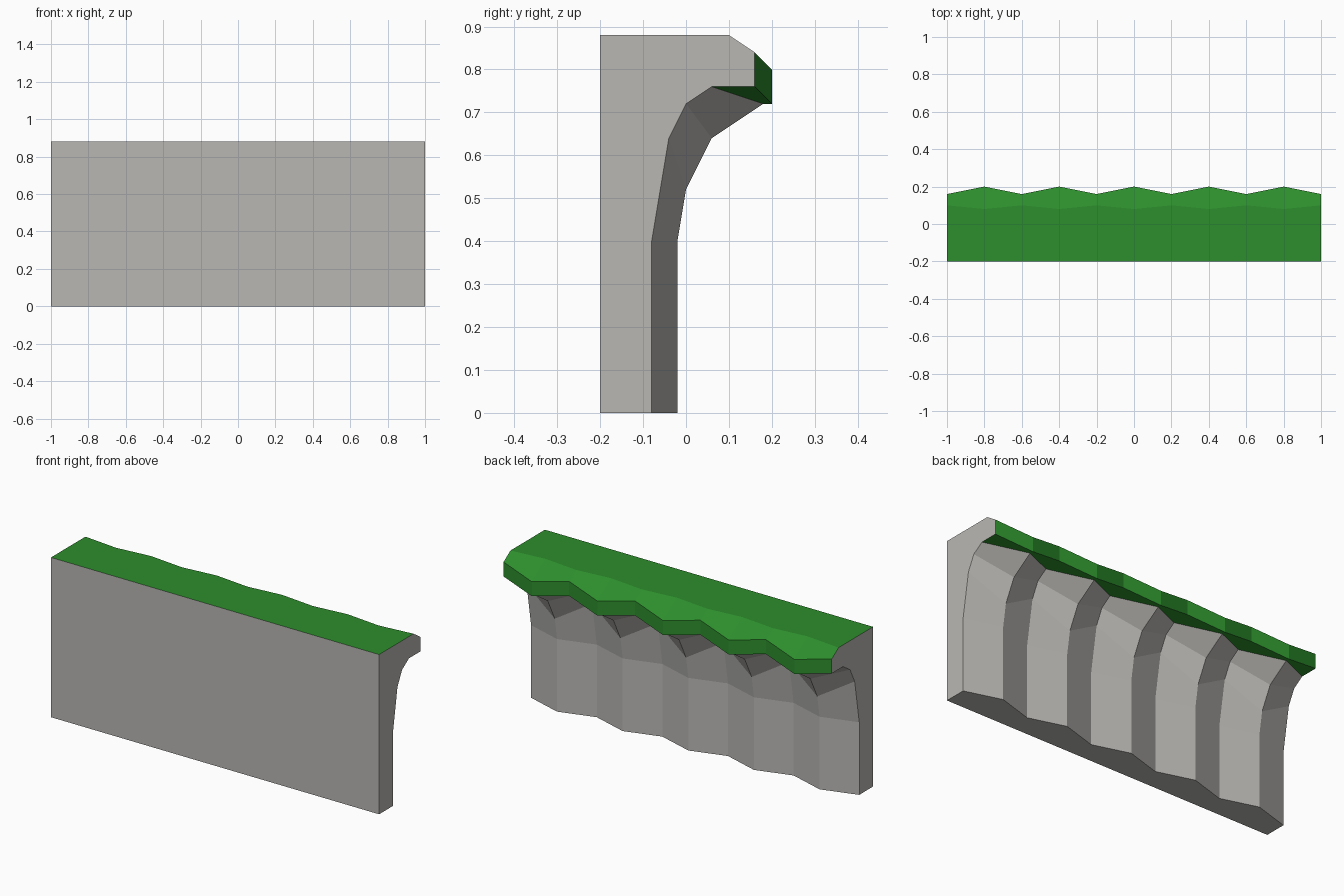
import bpy

if "Cube" in bpy.data.objects:
    bpy.data.objects.remove(bpy.data.objects["Cube"])

# Cliff cross-sections (y, z), counter-clockwise seen from +x
VALLEY = [(-.2, 0), (-.08, 0), (-.08, .4), (-.04, .64), (0, .72), (.06, .76),
          (.16, .76), (.16, .84), (.1, .88), (-.2, .88)]
RIDGE = [(-.2, 0), (-.02, 0), (-.02, .4), (0, .52), (.06, .64), (.18, .72),
         (.2, .72), (.2, .8), (.08, .88), (-.2, .88)]
STEPS, N = 11, len(VALLEY)


def loft(name, spans, color, caps=False):
    """Skin the chosen profile spans through alternating sections along x."""
    cols = list(range(N)) if caps else \
        sorted({k % N for s in spans for k in (s, s + 1)})
    n = len(cols)
    verts, faces = [], []
    for i in range(STEPS):
        profile = RIDGE if i % 2 else VALLEY
        verts += [(-1 + .2 * i, *profile[k]) for k in cols]
    for i in range(STEPS - 1):
        for s in spans:
            a, b = cols.index(s), cols.index((s + 1) % N)
            faces.append((i * n + a, i * n + b, (i + 1) * n + b, (i + 1) * n + a))
    if caps:
        faces.append(tuple(reversed(range(n))))
        faces.append(tuple(range((STEPS - 1) * n, STEPS * n)))
    mesh = bpy.data.meshes.new(name)
    mesh.from_pydata(verts, [], faces)
    mesh.update()
    mat = bpy.data.materials.new(name + "_color")
    mat.diffuse_color = (*color, 1)
    mat.use_nodes = True
    mat.node_tree.nodes["Principled BSDF"].inputs["Base Color"].default_value = mat.diffuse_color
    mesh.materials.append(mat)
    ob = bpy.data.objects.new(name, mesh)
    bpy.context.collection.objects.link(ob)


# Rock wall: underside, rippled face, flat front and both end caps
loft("cliff_rock", [0, 1, 2, 3, 4, 9], (.485, .475, .455), caps=True)

# Grass layer: overhang underside, lip, bevel and flat top
loft("grass_top", [5, 6, 7, 8], (.026, .27, .026))
